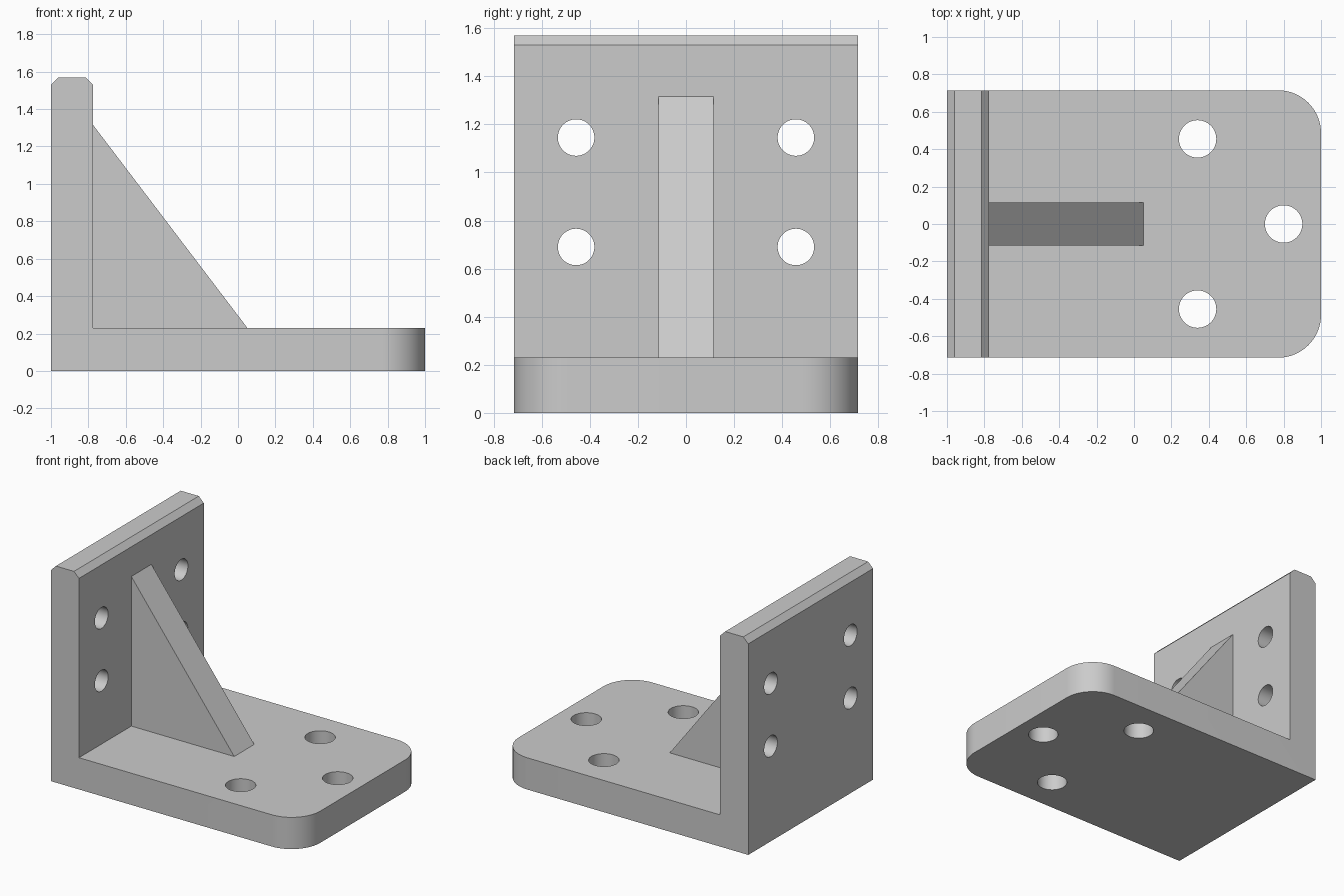
import bpy
import bmesh
import math
from mathutils import Matrix

cube = bpy.data.objects.get("Cube")
if cube:
    bpy.data.objects.remove(cube, do_unlink=True)

HALF_W = 0.715      # half the bracket width
WALL_X = -0.775     # inner face of the upright plate
BASE_Z = 0.23       # top of the base plate
TOP_Z = 1.57
CHAMFER = 0.04

grey = bpy.data.materials.new("light grey")
grey.use_nodes = True
grey.diffuse_color = (0.6, 0.6, 0.6, 1)
grey.node_tree.nodes["Principled BSDF"].inputs["Base Color"].default_value = (0.6, 0.6, 0.6, 1)


def add_object(name, bm):
    bmesh.ops.recalc_face_normals(bm, faces=bm.faces)
    mesh = bpy.data.meshes.new(name)
    bm.to_mesh(mesh)
    bm.free()
    mesh.materials.append(grey)
    obj = bpy.data.objects.new(name, mesh)
    bpy.context.collection.objects.link(obj)
    return obj


def extrude_profile(points, half):
    """Solid from an x-z outline, extruded symmetrically along y."""
    bm = bmesh.new()
    face = bm.faces.new([bm.verts.new((x, -half, z)) for x, z in points])
    new = bmesh.ops.extrude_face_region(bm, geom=[face])["geom"]
    verts = [v for v in new if isinstance(v, bmesh.types.BMVert)]
    bmesh.ops.translate(bm, verts=verts, vec=(0, 2 * half, 0))
    return bm


def combine(target, other, operation):
    mod = target.modifiers.new(operation.title(), "BOOLEAN")
    mod.operation = operation
    mod.solver = "EXACT"
    mod.object = other
    bpy.context.view_layer.objects.active = target
    bpy.ops.object.modifier_apply(modifier=mod.name)
    bpy.data.objects.remove(other, do_unlink=True)


def drill(target, centre, radius, depth, along_x=False):
    bm = bmesh.new()
    turn = Matrix.Rotation(math.pi / 2 if along_x else 0, 4, "Y")
    bmesh.ops.create_cone(bm, cap_ends=True, segments=48, radius1=radius, radius2=radius,
                          depth=depth, matrix=Matrix.Translation(centre) @ turn)
    cutter = add_object("hole_cutter", bm)
    cutter.hide_render = True
    combine(target, cutter, "DIFFERENCE")


# L-shaped plate with a chamfered top edge and rounded base corners
bm = extrude_profile([
    (-1, 0), (1, 0), (1, BASE_Z), (WALL_X, BASE_Z), (WALL_X, TOP_Z - CHAMFER),
    (WALL_X - CHAMFER, TOP_Z), (-1 + CHAMFER, TOP_Z), (-1, TOP_Z - CHAMFER)], HALF_W)
corners = [e for e in bm.edges if all(v.co.x > 0.99 for v in e.verts)
           and abs(e.verts[0].co.z - e.verts[1].co.z) > 0.1]
bmesh.ops.bevel(bm, geom=corners, offset=0.23, offset_type="OFFSET", segments=16,
                profile=0.5, affect="EDGES")
bracket = add_object("angle_bracket", bm)

# Triangular rib, sunk into both plates and fused
SINK = 0.1
rib = add_object("support_rib", extrude_profile([
    (WALL_X, 1.315), (0.05, BASE_Z), (0.05, BASE_Z - SINK),
    (WALL_X - SINK, BASE_Z - SINK), (WALL_X - SINK, 1.315)], 0.115))
combine(bracket, rib, "UNION")

# Base holes
for x, y in [(0.34, -0.455), (0.34, 0.455), (0.8, 0)]:
    drill(bracket, (x, y, BASE_Z / 2), 0.1, 0.5)

# Upright plate holes
for y in (-0.457, 0.457):
    for z in (0.69, 1.145):
        drill(bracket, (-0.89, y, z), 0.076, 0.5, along_x=True)

bpy.ops.object.select_all(action="DESELECT")
bracket.select_set(True)
bpy.context.view_layer.objects.active = bracket
bpy.ops.object.shade_smooth_by_angle(angle=math.radians(30))
